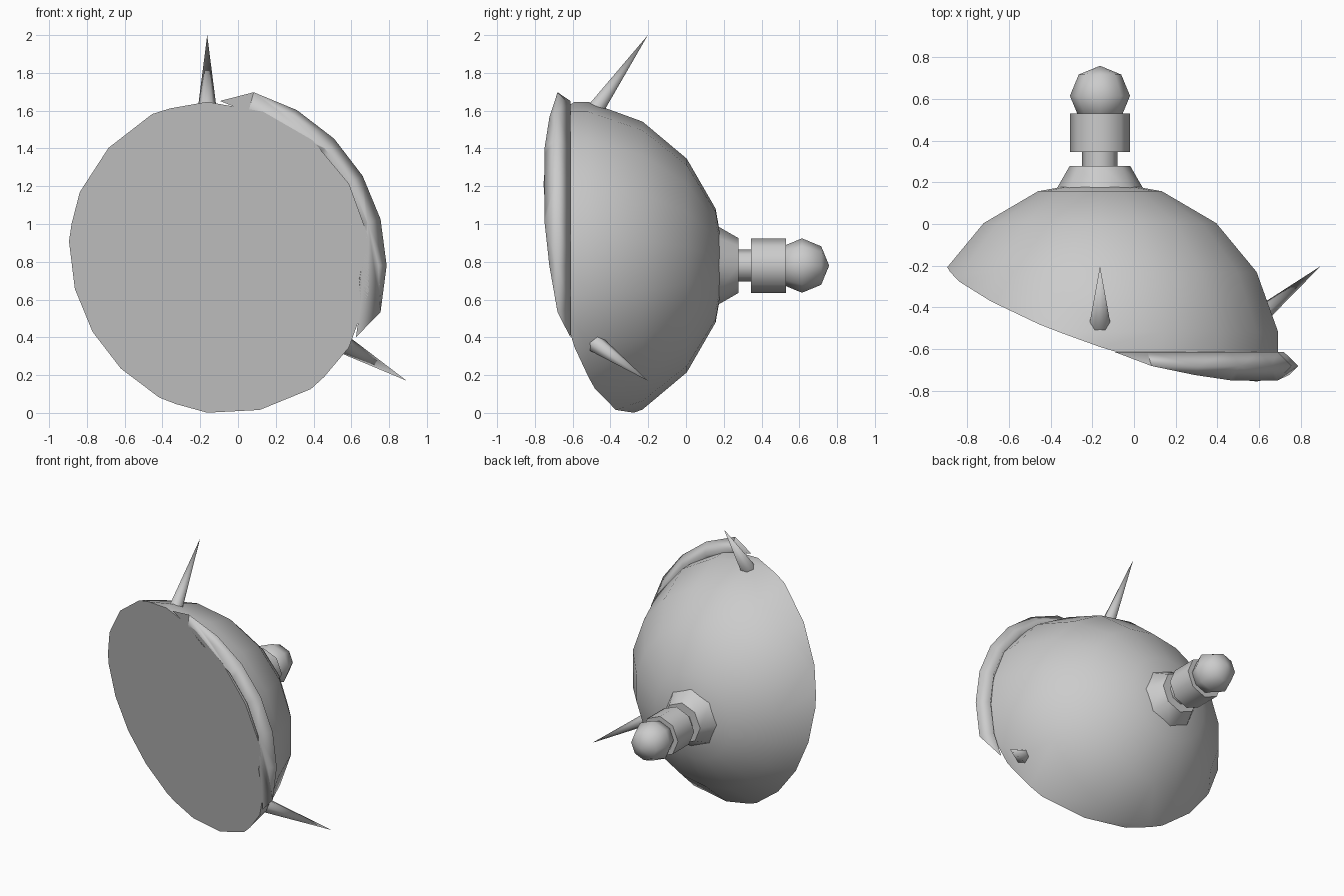
import bpy, bmesh, math
from mathutils import Matrix, Vector

if "Cube" in bpy.data.objects:
    bpy.data.objects.remove(bpy.data.objects["Cube"])

HUB = Vector((-0.163, 0, 0.78))           # axis of the dome runs along y through here
CUT_CO = Vector((0, -0.33, 0))            # slanted plane that slices dome and rim
CUT_NO = Vector((-0.33, -1, -0.19)).normalized()

GREY = bpy.data.materials.new("light grey")
GREY.diffuse_color = (0.6, 0.6, 0.6, 1)
GREY.use_nodes = True
GREY.node_tree.nodes["Principled BSDF"].inputs["Base Color"].default_value = GREY.diffuse_color


def lathe(profile, sides, start=0.0, closed=False):
    """Revolve (radius, y) points around the hub axis."""
    bm = bmesh.new()
    rings = []
    for i in range(sides):
        a = math.radians(start) + math.tau * i / sides
        rings.append([bm.verts.new(HUB + Vector((r * math.cos(a), y, r * math.sin(a))))
                      for r, y in profile])
    n = len(profile)
    for i in range(sides):
        p, q = rings[i], rings[(i + 1) % sides]
        for j in range(n if closed else n - 1):
            k = (j + 1) % n
            bm.faces.new((p[j], p[k], q[k], q[j]))
    bmesh.ops.remove_doubles(bm, verts=bm.verts, dist=1e-5)
    bmesh.ops.recalc_face_normals(bm, faces=bm.faces)
    return bm


def slice_off(bm):
    """Remove everything in front of the slanted plane and close the cut."""
    res = bmesh.ops.bisect_plane(bm, geom=bm.verts[:] + bm.edges[:] + bm.faces[:],
                                 plane_co=CUT_CO, plane_no=CUT_NO, clear_outer=True)
    edges = [g for g in res["geom_cut"] if isinstance(g, bmesh.types.BMEdge)]
    for f in bmesh.ops.edgenet_fill(bm, edges=edges)["faces"]:
        f.normal_update()
        if f.normal.dot(CUT_NO) < 0:
            f.normal_flip()


def finish(bm, name, angle):
    me = bpy.data.meshes.new(name)
    bm.to_mesh(me)
    bm.free()
    ob = bpy.data.objects.new(name, me)
    bpy.context.collection.objects.link(ob)
    me.materials.append(GREY)
    bpy.ops.object.select_all(action='DESELECT')
    ob.select_set(True)
    bpy.context.view_layer.objects.active = ob
    bpy.ops.object.shade_smooth_by_angle(angle=math.radians(angle))


# Dome: sphere sliced by the plane, closed with a flat face
R = 0.88
dome = lathe([(R * math.sin(math.radians(t)), -0.67 + R * math.cos(math.radians(t)))
              for t in range(0, 181, 20)], 18, start=90)
slice_off(dome)
finish(dome, "dome", 30)

# Rim: diamond section ring, left as a partial crescent by the same slice
rim = lathe([(0.95, -0.68), (0.88, -0.75), (0.81, -0.68), (0.88, -0.612)], 24, closed=True)
slice_off(rim)
finish(rim, "rim", 100)

# Rear stem: flared collar, neck, barrel and ball
finish(lathe([(0, 0.155), (0.21, 0.165), (0.145, 0.278), (0, 0.278)], 8), "collar", 50)
finish(lathe([(0, 0.27), (0.085, 0.27), (0.085, 0.35), (0, 0.35)], 8), "neck", 50)
finish(lathe([(0, 0.345), (0.144, 0.345), (0.144, 0.53), (0, 0.53)], 8), "barrel", 50)
finish(lathe([(0.144 * math.sin(math.radians(t)), 0.614 + 0.144 * math.cos(math.radians(t)))
              for t in range(0, 181, 45)], 8), "ball", 50)

# Spikes: two slanted cones, 120 degrees apart around the axis
base, tip = Vector((0, -0.505, 0.79)), Vector((0, -0.202, 1.22))
d = tip - base
for k in range(2):
    bm = bmesh.new()
    mat = (Matrix.Translation(HUB) @ Matrix.Rotation(math.radians(120 * k), 4, 'Y')
           @ Matrix.Translation((base + tip) / 2)
           @ Matrix.Rotation(-math.atan2(d.y, d.z), 4, 'X')
           @ Matrix.Rotation(math.radians(30), 4, 'Z'))
    bmesh.ops.create_cone(bm, cap_ends=True, segments=6, radius1=0.055, radius2=0,
                          depth=d.length, matrix=mat)
    bmesh.ops.remove_doubles(bm, verts=bm.verts, dist=1e-5)
    finish(bm, ("top_spike", "side_spike")[k], 65)
